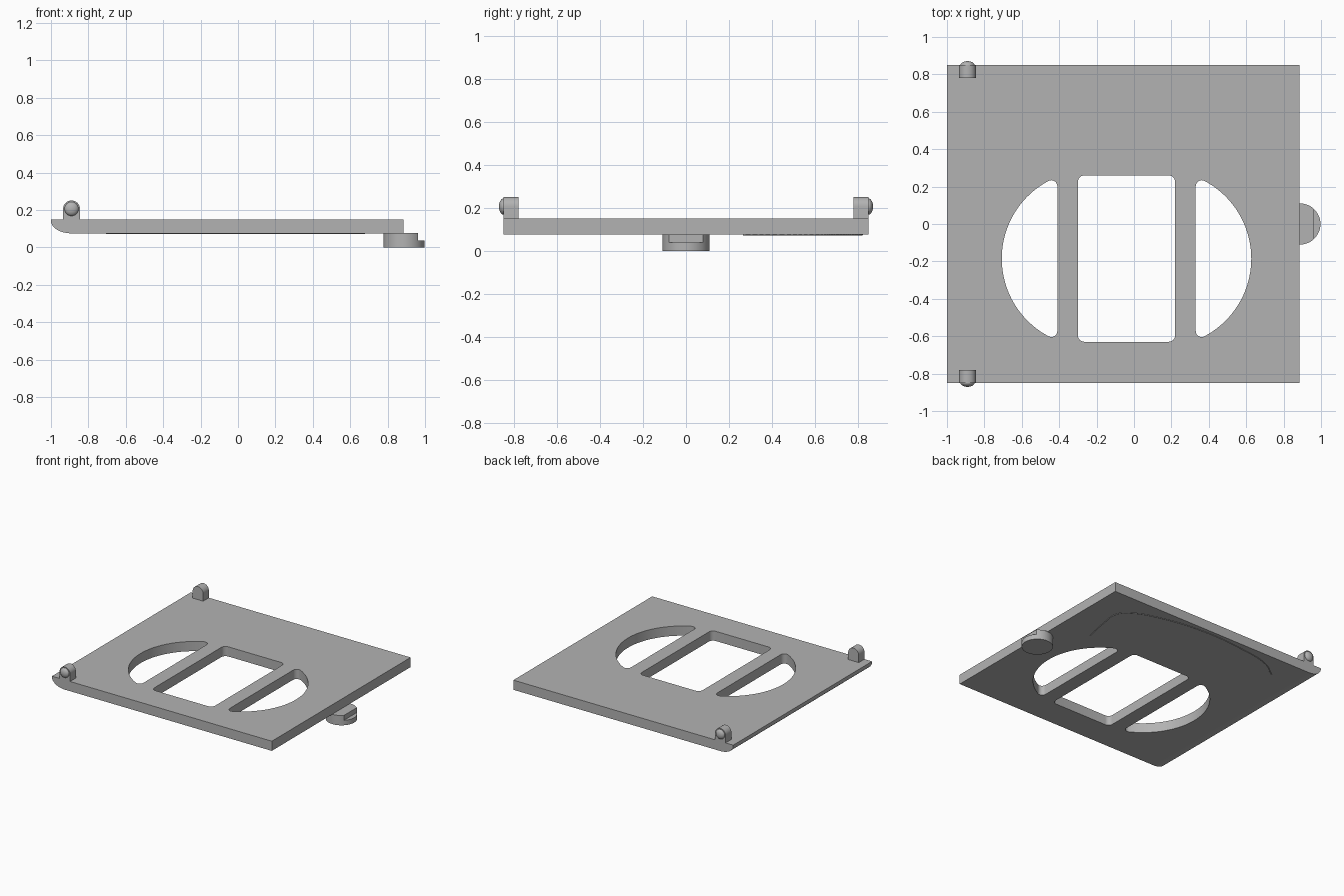
import bpy, bmesh
from math import sin, cos, pi, sqrt, atan2, radians
from mathutils import Vector

cube = bpy.data.objects.get("Cube")
if cube:
    bpy.data.objects.remove(cube, do_unlink=True)

grey = bpy.data.materials.new("plain_grey")
grey.use_nodes = True
colour = (0.45, 0.45, 0.45, 1)
grey.diffuse_color = colour
grey.node_tree.nodes["Principled BSDF"].inputs["Base Color"].default_value = colour

PLATE_LOW, PLATE_TOP = 0.075, 0.15
BACK = 0.85


def arc(cx, cy, rx, ry, start, end, steps):
    """Points along an elliptical arc."""
    angles = [start + (end - start) * i / steps for i in range(steps + 1)]
    return [(cx + rx * cos(a), cy + ry * sin(a)) for a in angles]


def prism(name, outline, low, high, axis="Z"):
    """Extrude an outline along Z (outline is x, y) or along Y (outline is x, z)."""
    def place(p, d):
        return (p[0], p[1], d) if axis == "Z" else (p[0], d, p[1])
    bm = bmesh.new()
    base = bm.faces.new([bm.verts.new(place(p, low)) for p in outline])
    grown = bmesh.ops.extrude_face_region(bm, geom=[base])["geom"]
    shift = Vector(place((0, 0), high - low))
    bmesh.ops.translate(bm, vec=shift,
                        verts=[g for g in grown if isinstance(g, bmesh.types.BMVert)])
    bmesh.ops.recalc_face_normals(bm, faces=bm.faces)
    return finish(name, bm)


def finish(name, bm):
    mesh = bpy.data.meshes.new(name)
    bm.to_mesh(mesh)
    bm.free()
    mesh.materials.append(grey)
    obj = bpy.data.objects.new(name, mesh)
    bpy.context.collection.objects.link(obj)
    return obj


def select(obj):
    bpy.ops.object.select_all(action="DESELECT")
    obj.select_set(True)
    bpy.context.view_layer.objects.active = obj


def smooth(obj):
    select(obj)
    bpy.ops.object.shade_smooth_by_angle(angle=radians(30))


def cut(obj, cutter):
    select(obj)
    mod = obj.modifiers.new("opening", "BOOLEAN")
    mod.operation = "DIFFERENCE"
    mod.solver = "EXACT"
    mod.object = cutter
    bpy.ops.object.modifier_apply(modifier=mod.name)
    bpy.data.objects.remove(cutter, do_unlink=True)


# Plate with one rounded lower edge
profile = [(0.885, PLATE_LOW), (0.885, PLATE_TOP), (-1, PLATE_TOP)]
profile += arc(-0.89, 0.142, 0.11, 0.142 - PLATE_LOW, pi, 1.5 * pi, 12)
plate = prism("plate", profile, -BACK, BACK, "Y")

# Rounded rectangular opening in the middle
HOLE_Y = -0.185
x0, x1, y0, y1, r = -0.3, 0.22, HOLE_Y - 0.445, HOLE_Y + 0.445, 0.035
window = []
for i, (x, y) in enumerate([(x1 - r, y1 - r), (x0 + r, y1 - r),
                            (x0 + r, y0 + r), (x1 - r, y0 + r)]):
    window += arc(x, y, r, r, i * pi / 2, (i + 1) * pi / 2, 6)
cut(plate, prism("window_cutter", window, 0, 0.3))

# Curved openings on both sides, with filleted corners
R, fillet, chord, middle = 0.47, 0.032, 0.173, -0.04
fx = chord + fillet
fy = sqrt((R - fillet) ** 2 - fx ** 2)
turn = atan2(fy, fx)
segment = arc(0, 0, R, R, -turn, turn, 40)
segment += arc(fx, fy, fillet, fillet, turn, pi, 8)[1:]
segment += arc(fx, -fy, fillet, fillet, -pi, -turn, 8)[:-1]
for side in (-1, 1):
    outline = [(middle + side * (0.197 + x), HOLE_Y + y) for x, y in segment]
    cut(plate, prism("segment_cutter", outline, 0, 0.3))
smooth(plate)

# Hinge lugs with domed pivots on their outer faces
HINGE_X, HINGE_Z, LUG_R = -0.89, 0.206, 0.045
lug_outline = [(HINGE_X - LUG_R, 0.14), (HINGE_X + LUG_R, 0.14)]
lug_outline += arc(HINGE_X, HINGE_Z, LUG_R, LUG_R, 0, pi, 20)
for side, word in ((-1, "front"), (1, "back")):
    ends = sorted((side * 0.78, side * BACK))
    smooth(prism(word + "_hinge_lug", lug_outline, *ends, "Y"))
    bm = bmesh.new()
    bmesh.ops.create_uvsphere(bm, u_segments=24, v_segments=12, radius=0.038)
    for v in bm.verts:
        v.co.y *= 0.6
    pivot = finish(word + "_hinge_pivot", bm)
    pivot.location = (HINGE_X, side * 0.848, HINGE_Z)
    smooth(pivot)

# Round catch under the free edge, stepped at its outer end
CATCH_X, CATCH_R, STEP_X = 0.887, 0.11, 0.963
smooth(prism("catch_base", arc(CATCH_X, 0, CATCH_R, CATCH_R, 0, 2 * pi, 48)[:-1], 0, 0.038))
open_angle = atan2(sqrt(CATCH_R ** 2 - (STEP_X - CATCH_X) ** 2), STEP_X - CATCH_X)
upper = arc(CATCH_X, 0, CATCH_R, CATCH_R, open_angle, 2 * pi - open_angle, 40)
smooth(prism("catch_upper", upper, 0.038, PLATE_LOW + 0.001))

# Thin curved rib on the underside
path = [(0.62, 0.265), (0.66, 0.46), (0.668, 0.62), (0.6, 0.69), (0.4, 0.765),
        (0.07, 0.815), (-0.31, 0.8), (-0.58, 0.745), (-0.705, 0.66)]
curve = bpy.data.curves.new("underside_rib", "CURVE")
curve.dimensions = "3D"
curve.bevel_depth = 0.004
curve.bevel_resolution = 1
curve.resolution_u = 6
spline = curve.splines.new("BEZIER")
spline.bezier_points.add(len(path) - 1)
for point, (x, y) in zip(spline.bezier_points, path):
    point.co = (x, y, PLATE_LOW)
    point.handle_left_type = point.handle_right_type = "AUTO"
curve.materials.append(grey)
rib = bpy.data.objects.new("underside_rib", curve)
bpy.context.collection.objects.link(rib)
